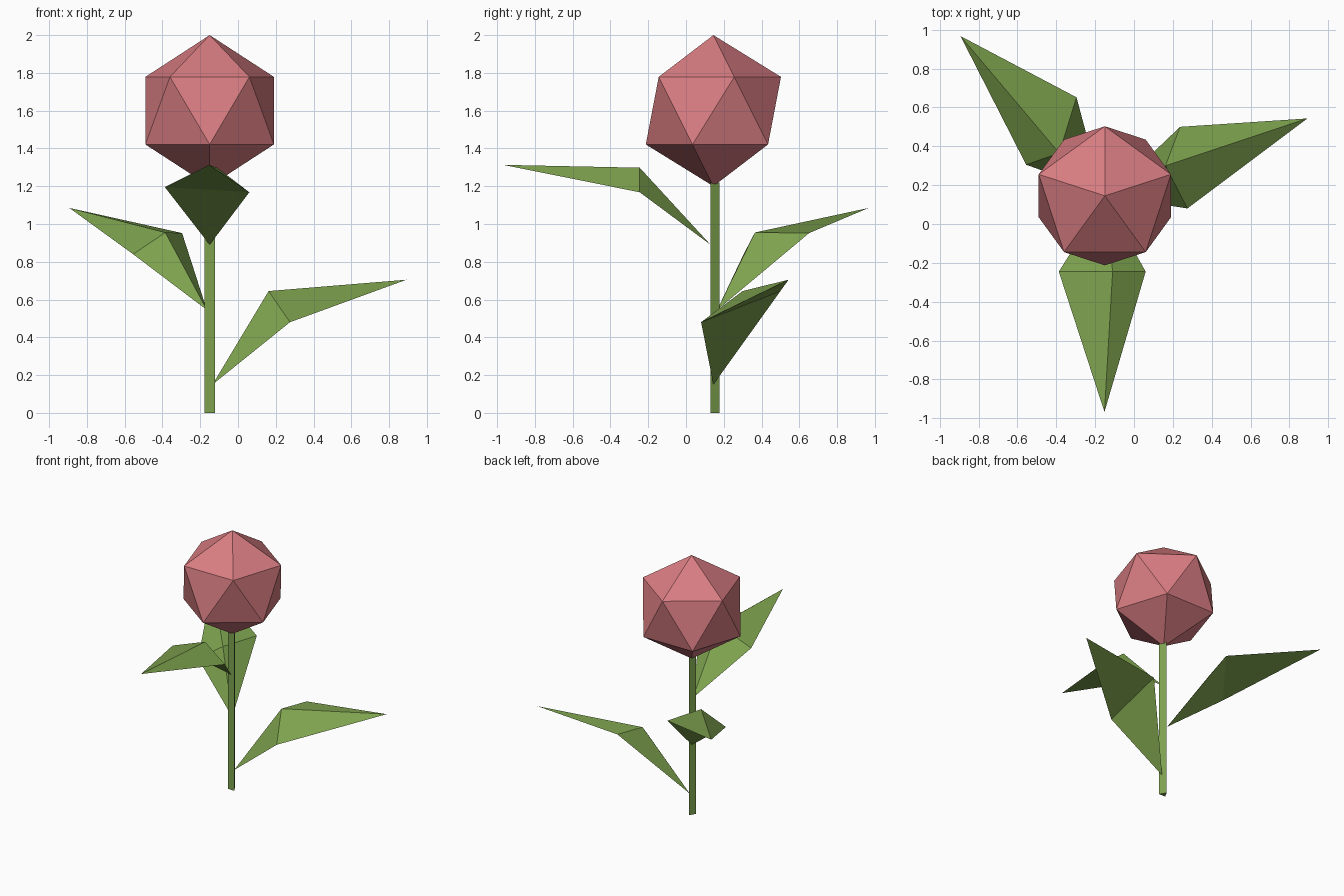
import bpy, bmesh, math
from mathutils import Matrix

if "Cube" in bpy.data.objects:
    bpy.data.objects.remove(bpy.data.objects["Cube"])

CX, CY = -0.15, 0.145  # stem axis


def material(name, rgb):
    m = bpy.data.materials.new(name)
    m.diffuse_color = (*rgb, 1)
    m.use_nodes = True
    m.node_tree.nodes["Principled BSDF"].inputs["Base Color"].default_value = m.diffuse_color
    return m


pink = material("petal pink", (0.69, 0.205, 0.223))
green = material("leaf green", (0.205, 0.36, 0.076))


def finish(bm, name, mat):
    bmesh.ops.recalc_face_normals(bm, faces=bm.faces)
    mesh = bpy.data.meshes.new(name)
    bm.to_mesh(mesh)
    bm.free()
    mesh.materials.append(mat)
    ob = bpy.data.objects.new(name, mesh)
    bpy.context.collection.objects.link(ob)
    return ob


# Flower head: icosahedron with an upper-ring corner pointing to the back
bm = bmesh.new()
bmesh.ops.create_icosphere(bm, subdivisions=1, radius=0.4,
    matrix=Matrix.Translation((CX, CY, 1.6)) @ Matrix.Rotation(math.pi / 2, 4, 'Z'))
top = max(bm.verts, key=lambda v: v.co.z)
ring = [e.other_vert(top) for e in top.link_edges]
back = max(ring, key=lambda v: v.co.y)
turn = math.pi / 2 - math.atan2(back.co.y - CY, back.co.x - CX)
bmesh.ops.rotate(bm, verts=bm.verts, cent=(CX, CY, 1.6),
                 matrix=Matrix.Rotation(turn, 3, 'Z'))
finish(bm, "flower_head", pink)

# Stem: three-sided prism, flat side to the front
bm = bmesh.new()
rim = [bm.verts.new((CX + 0.032 * math.cos(a), CY + 0.032 * math.sin(a), 0))
       for a in (math.radians(90 + 120 * i) for i in range(3))]
base = bm.faces.new(rim)
ext = bmesh.ops.extrude_face_region(bm, geom=[base], use_keep_orig=True)
bmesh.ops.translate(bm, vec=(0, 0, 1.22),
                    verts=[g for g in ext["geom"] if isinstance(g, bmesh.types.BMVert)])
finish(bm, "stem", green)


# Leaves: triangular mid section joined to a root point and a tip
def leaf(name, root, section, tip):
    bm = bmesh.new()
    mid = [bm.verts.new(p) for p in section]
    for end in (bm.verts.new(root), bm.verts.new(tip)):
        for i in range(3):
            bm.faces.new((mid[i], mid[(i + 1) % 3], end))
    finish(bm, name, green)


leaf("front_leaf", (-0.15, 0.13, 0.89),
     [(-0.387, -0.245, 1.195), (0.06, -0.245, 1.168), (-0.11, -0.245, 1.298)],
     (-0.152, -0.967, 1.313))
leaf("right_leaf", (-0.135, 0.145, 0.15),
     [(0.275, 0.08, 0.48), (0.237, 0.50, 0.645), (0.162, 0.30, 0.645)],
     (0.892, 0.543, 0.705))
leaf("left_leaf", (-0.165, 0.165, 0.545),
     [(-0.555, 0.305, 0.84), (-0.296, 0.652, 0.952), (-0.385, 0.365, 0.955)],
     (-0.893, 0.967, 1.085))
